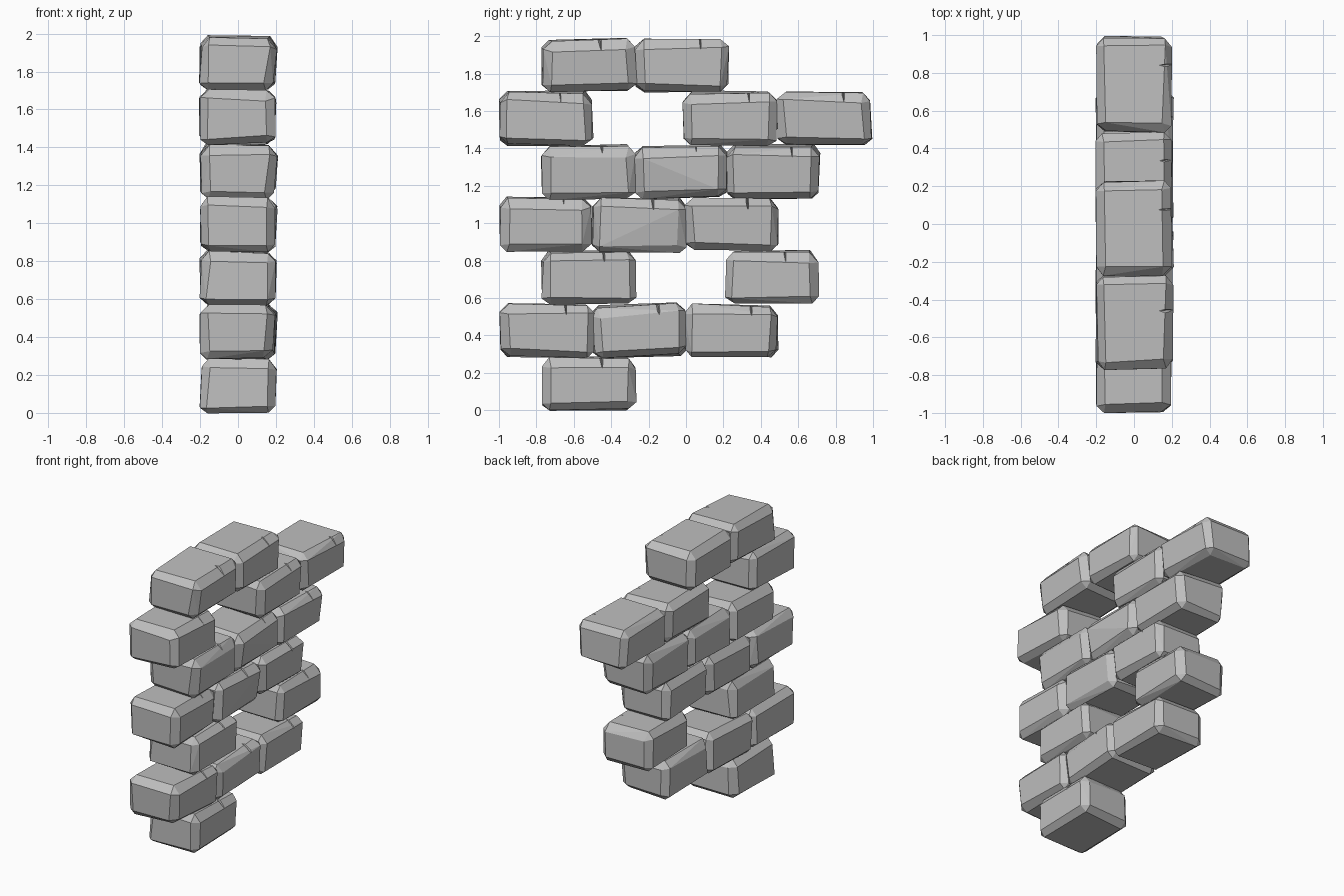
import bpy, bmesh, random
from math import radians
from itertools import product
from mathutils import Matrix, Vector

cube = bpy.data.objects.get("Cube")
if cube:
    bpy.data.objects.remove(cube, do_unlink=True)

STONE = (0.52, 0.52, 0.52, 1)
stone = bpy.data.materials.new("stone grey")
stone.use_nodes = True
stone.diffuse_color = STONE
stone.node_tree.nodes["Principled BSDF"].inputs["Base Color"].default_value = STONE

HALF = Vector((0.197, 0.248, 0.143))
ROW_HEIGHT = 0.2835
rng = random.Random(4)


def new_object(name, bm):
    bmesh.ops.recalc_face_normals(bm, faces=bm.faces)
    mesh = bpy.data.meshes.new(name)
    bm.to_mesh(mesh)
    bm.free()
    mesh.materials.append(stone)
    obj = bpy.data.objects.new(name, mesh)
    bpy.context.collection.objects.link(obj)
    return obj


def hull(points):
    bm = bmesh.new()
    for p in points:
        bm.verts.new(p)
    res = bmesh.ops.convex_hull(bm, input=bm.verts)
    loose = [v for v in bm.verts if not v.link_faces]
    bmesh.ops.delete(bm, geom=loose, context='VERTS')
    return bm


def brick_block(name):
    """Uneven box whose corners are each cut back to three points."""
    points = []
    for signs in product((-1, 1), repeat=3):
        s = Vector(signs)
        cut = Vector((0.045, 0.045, 0.052 if s.z > 0 else 0.036))
        wobble = Vector([rng.uniform(-0.008, 0.008) for _ in range(3)])
        # The end edges lean outwards towards the top on the notched side
        if s.x > 0:
            wobble.x += 0.006 * s.z
            wobble.z -= 0.008 if s.z > 0 else 0
        for axis in range(3):
            p = HALF - cut * rng.uniform(0.75, 1.15)
            p[axis] = HALF[axis]
            points.append(Vector([s[i] * p[i] for i in range(3)]) + wobble)
    bm = hull(points)
    bmesh.ops.dissolve_limit(bm, angle_limit=radians(7), verts=bm.verts, edges=bm.edges)
    return new_object(name, bm)


def chip_cutter(name):
    """Wedge that chips the upper edge of the +x face."""
    y = 0.08 + rng.uniform(-0.02, 0.03)
    w = rng.uniform(0.03, 0.045)
    top = HALF.z + 0.03
    bm = hull([(0.09, y, top), (0.26, y - w * 1.6, top), (0.26, y + w, top),
               (0.26, y + 0.01, HALF.z - 0.11)])
    cutter = new_object(name, bm)
    cutter.hide_render = True
    return cutter


# Brick centres along the wall, with a slight tilt in degrees, from the bottom row up
rows = [
    [(-0.515, 0.5)],
    [(-0.745, 0), (-0.25, 3), (0.24, -1)],
    [(-0.52, 0), (0.46, -0.5)],
    [(-0.75, 0.5), (-0.25, -0.5), (0.24, 0)],
    [(-0.52, 1.5), (-0.025, 1), (0.465, 0)],
    [(-0.75, 0), (0.235, 0), (0.74, 0.5)],
    [(-0.52, 1.5), (-0.025, 0)],
]

for r, row in enumerate(rows):
    for n, (y, tilt) in enumerate(row):
        name = f"brick_row{r + 1}_{n + 1}"
        brick = brick_block(name)
        cutter = chip_cutter("chip_cutter")
        mod = brick.modifiers.new("chip", 'BOOLEAN')
        mod.operation = 'DIFFERENCE'
        mod.solver = 'EXACT'
        mod.object = cutter
        # Bake the chip so the cutter can go
        bpy.context.view_layer.update()
        chipped = bpy.data.meshes.new_from_object(
            brick.evaluated_get(bpy.context.evaluated_depsgraph_get()))
        brick.modifiers.clear()
        brick.data = chipped
        bpy.data.objects.remove(cutter, do_unlink=True)
        brick.matrix_world = (Matrix.Translation((0, y, 0.144 + ROW_HEIGHT * r))
                              @ Matrix.Rotation(radians(tilt), 4, 'X'))
